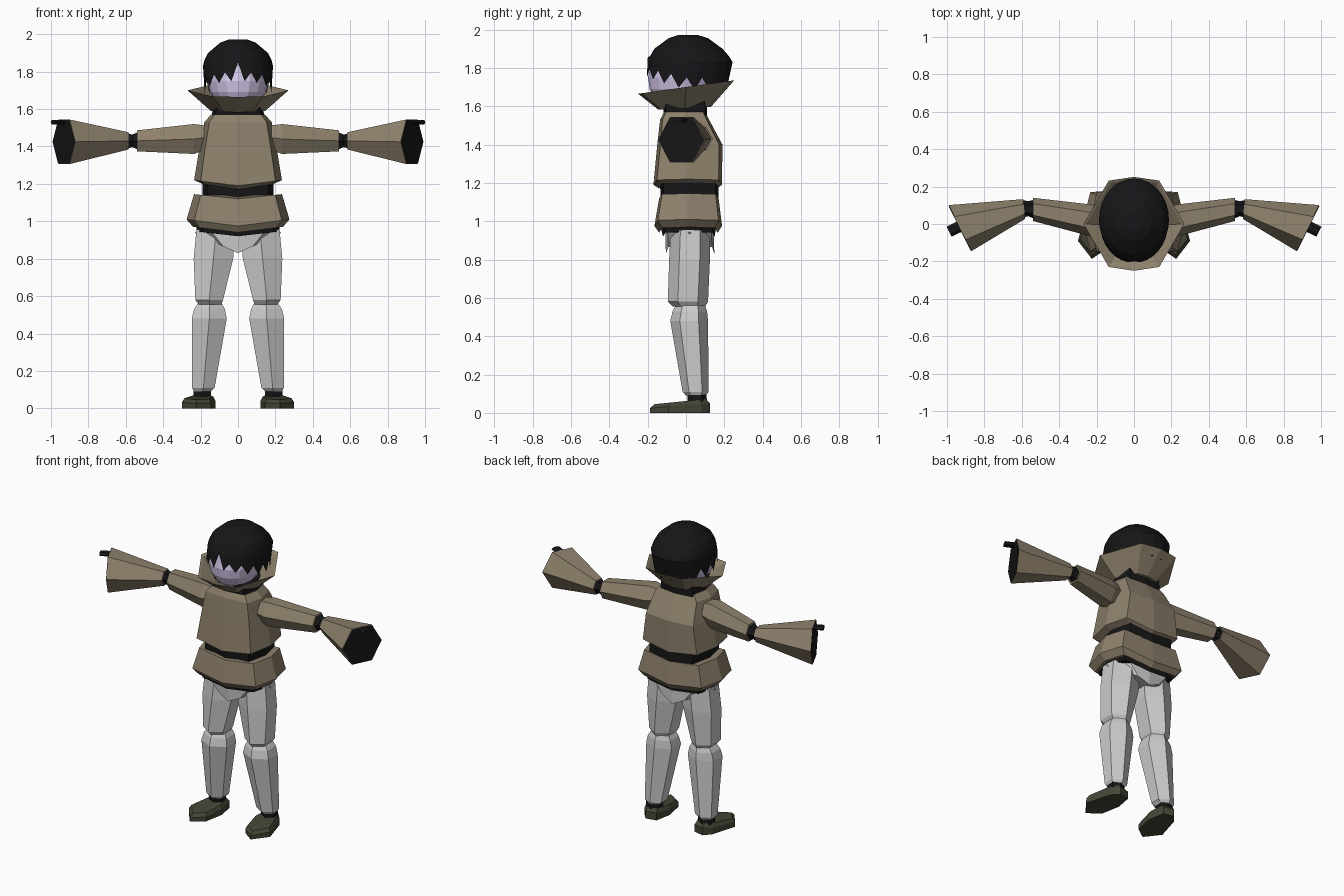
import bpy, bmesh
from math import sin, cos, pi, atan2
from mathutils import Vector


def material(name, rgb):
    m = bpy.data.materials.new(name)
    m.diffuse_color = (*rgb, 1)
    return m


BROWN = material("brown_cloth", (0.27, 0.22, 0.15))
BLACK = material("black", (0.008, 0.008, 0.009))
OLIVE = material("olive_leather", (0.06, 0.06, 0.038))
SKIN = material("lavender_skin", (0.66, 0.57, 0.82))


def loft(name, rings, mat=None, mirror=False, cap_start=True, cap_end=True):
    bm = bmesh.new()
    rows = [[bm.verts.new(p) for p in r] for r in rings]
    for a, b in zip(rows, rows[1:]):
        n = len(a)
        for i in range(n):
            j = (i + 1) % n
            bm.faces.new((a[i], a[j], b[j], b[i]))
    if cap_start:
        bm.faces.new(rows[0])
    if cap_end:
        bm.faces.new(rows[-1])
    bmesh.ops.recalc_face_normals(bm, faces=bm.faces)
    me = bpy.data.meshes.new(name)
    bm.to_mesh(me)
    bm.free()
    ob = bpy.data.objects.new(name, me)
    bpy.context.collection.objects.link(ob)
    if mat:
        me.materials.append(mat)
    if mirror:
        mod = ob.modifiers.new("mirror", 'MIRROR')
        mod.use_mirror_merge = False
    return ob


# Eight-point body section: half width w, front f, back b, corner position k
def body(z, w, f, b, k=0.85, dip=0.0, tilt=0.0, e=0.9):
    m = (f + b) / 2
    pts = [(0, f), (k * w, m + (f - m) * e), (w, m), (k * w, m + (b - m) * e),
           (0, b), (-k * w, m + (b - m) * e), (-w, m), (-k * w, m + (f - m) * e)]
    return [(x, y, z - dip * (1 - abs(x) / w) + tilt * y) for x, y in pts]


# Hexagonal limb section filling a box, points toward front and back
def hexbox(z, x0, x1, y0, y1):
    cx, cy = (x0 + x1) / 2, (y0 + y1) / 2
    return [(cx + (x1 - x0) / 2 / 0.866 * cos(pi / 6 + i * pi / 3),
             cy + (y1 - y0) / 2 * sin(pi / 6 + i * pi / 3), z) for i in range(6)]


# Hexagonal arm section with half width w, half height h, turned by a
def armhex(c, w, h, a=0.0):
    u = Vector((-sin(a), cos(a), 0))
    return [Vector(c) + u * w * cos(i * pi / 3) + Vector((0, 0, h / 0.866 * sin(i * pi / 3)))
            for i in range(6)]


def oval(z, rx, f, b, n):
    m, ry = (f + b) / 2, (b - f) / 2
    return [(rx * sin(2 * pi * i / n), m - ry * cos(2 * pi * i / n), z) for i in range(n)]


# Torso of the jacket
loft("jacket_torso", [body(1.57, 0.145, -0.115, 0.10), body(1.53, 0.18, -0.135, 0.12),
                      body(1.40, 0.205, -0.15, 0.19), body(1.22, 0.235, -0.17, 0.188, dip=0.03),
                      body(1.20, 0.19, -0.14, 0.16, dip=0.03)], BROWN)
# Black waist, flared jacket hem and belt
loft("waistband", [body(1.21, 0.19, -0.135, 0.17, dip=0.03),
                   body(1.11, 0.19, -0.13, 0.17, dip=0.03)], BLACK)
loft("jacket_hem", [body(1.145, 0.235, -0.14, 0.17, dip=0.025),
                    body(1.01, 0.275, -0.165, 0.188, dip=0.035),
                    body(0.97, 0.24, -0.14, 0.165, dip=0.03)], BROWN)
loft("belt", [body(0.99, 0.225, -0.13, 0.155, dip=0.03),
              body(0.945, 0.22, -0.12, 0.15, dip=0.025)], BLACK)
# Trouser top
loft("pelvis", [body(0.965, 0.20, -0.10, 0.135, 0.5), body(0.94, 0.23, -0.108, 0.145, 0.6),
                body(0.935, 0.228, -0.105, 0.148, 0.35, dip=0.105)])
# Neck and flared collar
loft("neck", [body(1.54, 0.14, -0.115, 0.11), body(1.63, 0.135, -0.12, 0.11)], BLACK)
loft("collar", [body(1.59, 0.145, -0.145, 0.13, 0.5, tilt=0.05),
                body(1.70, 0.27, -0.25, 0.252, 0.5, tilt=0.14, e=0.92),
                body(1.695, 0.255, -0.237, 0.238, 0.5, tilt=0.14, e=0.92),
                body(1.61, 0.13, -0.13, 0.115, 0.5)], BROWN)

# Head
loft("head", [oval(1.59, 0.06, -0.10, 0.06, 16), oval(1.64, 0.12, -0.165, 0.12, 16),
              oval(1.69, 0.15, -0.19, 0.15, 16), oval(1.75, 0.165, -0.198, 0.18, 16),
              oval(1.83, 0.16, -0.18, 0.18, 16), oval(1.90, 0.11, -0.11, 0.12, 16)], SKIN)

# Hair cap with a jagged lower fringe
N = 32
crown = [oval(1.972, 0.05, -0.04, 0.06, N), oval(1.955, 0.095, -0.09, 0.115, N),
         oval(1.90, 0.16, -0.165, 0.19, N), oval(1.86, 0.18, -0.188, 0.225, N)]
mid = oval(1.83, 0.187, -0.196, 0.243, N)
edge = oval(0, 0.182, -0.208, 0.215, N)
fringe = []
for i, (x, y, _) in enumerate(edge):
    front = max(0.0, -y / 0.208)
    low = 1.685 + 0.065 * front
    gap = 1.75 + 0.05 * front if y < 0.12 else 1.71
    fringe.append((x, y, low if i % 2 else gap))
mid[0] = (0, -0.196, 1.86)
fringe[0] = (0, -0.20, 1.85)
loft("hair", crown + [mid, fringe], BLACK, cap_end=False)

# Arms
loft("upper_arm", [armhex((0.16, 0.015, 1.45), 0.07, 0.06), armhex((0.235, 0.02, 1.44), 0.085, 0.08),
                   armhex((0.54, 0.078, 1.43), 0.062, 0.056)], BROWN, True)
loft("elbow", [armhex((0.53, 0.078, 1.43), 0.052, 0.048), armhex((0.565, 0.082, 1.43), 0.04, 0.034),
               armhex((0.60, 0.08, 1.43), 0.048, 0.042)], BLACK, True)
turn = atan2(-0.12, 0.245)
cuff = Vector((0.93, -0.022, 1.425))
out = Vector((cos(turn), sin(turn), 0))
loft("sleeve", [armhex((0.587, 0.08, 1.43), 0.053, 0.046, -0.1),
                armhex(cuff, 0.137, 0.119, turn)], BROWN, True)
loft("cuff_lining", [armhex(cuff - out * 0.01, 0.125, 0.108, turn),
                     armhex(cuff + out * 0.003, 0.134, 0.116, turn)], BLACK, True)
tip = Vector((0.935, -0.015, 1.53))
loft("fingertip", [armhex(tip, 0.03, 0.012, turn),
                   armhex(tip + out * 0.06, 0.03, 0.012, turn)], BLACK, True)

# Legs
loft("thigh", [hexbox(0.955, 0.012, 0.222, -0.08, 0.125), hexbox(0.80, 0.026, 0.237, -0.088, 0.125),
               hexbox(0.58, 0.08, 0.228, -0.095, 0.115), hexbox(0.555, 0.09, 0.21, -0.07, 0.10)],
     None, True)
loft("shin", [hexbox(0.56, 0.085, 0.215, -0.055, 0.10), hexbox(0.53, 0.07, 0.235, -0.07, 0.11),
              hexbox(0.48, 0.06, 0.247, -0.082, 0.115), hexbox(0.11, 0.125, 0.245, -0.018, 0.118),
              hexbox(0.09, 0.145, 0.235, 0.0, 0.105)], None, True)
loft("ankle", [hexbox(0.12, 0.145, 0.235, 0.005, 0.105),
               hexbox(0.05, 0.145, 0.24, 0.01, 0.11)], BLACK, True)

# Shoes turned slightly outward
sole = [(0.14, 0.11), (0.21, 0.125), (0.25, 0.08), (0.30, -0.09),
        (0.225, -0.187), (0.145, -0.13), (0.12, 0.0)]
centre = Vector((0.2, -0.02))
top = [centre + (Vector(p) - centre) * 0.86 for p in sole]
loft("shoe", [[(x, y, 0) for x, y in sole], [(x, y, 0.04 + 0.08 * y) for x, y in sole],
              [(x, y, 0.062 + 0.1 * y) for x, y in top]], OLIVE, True)
